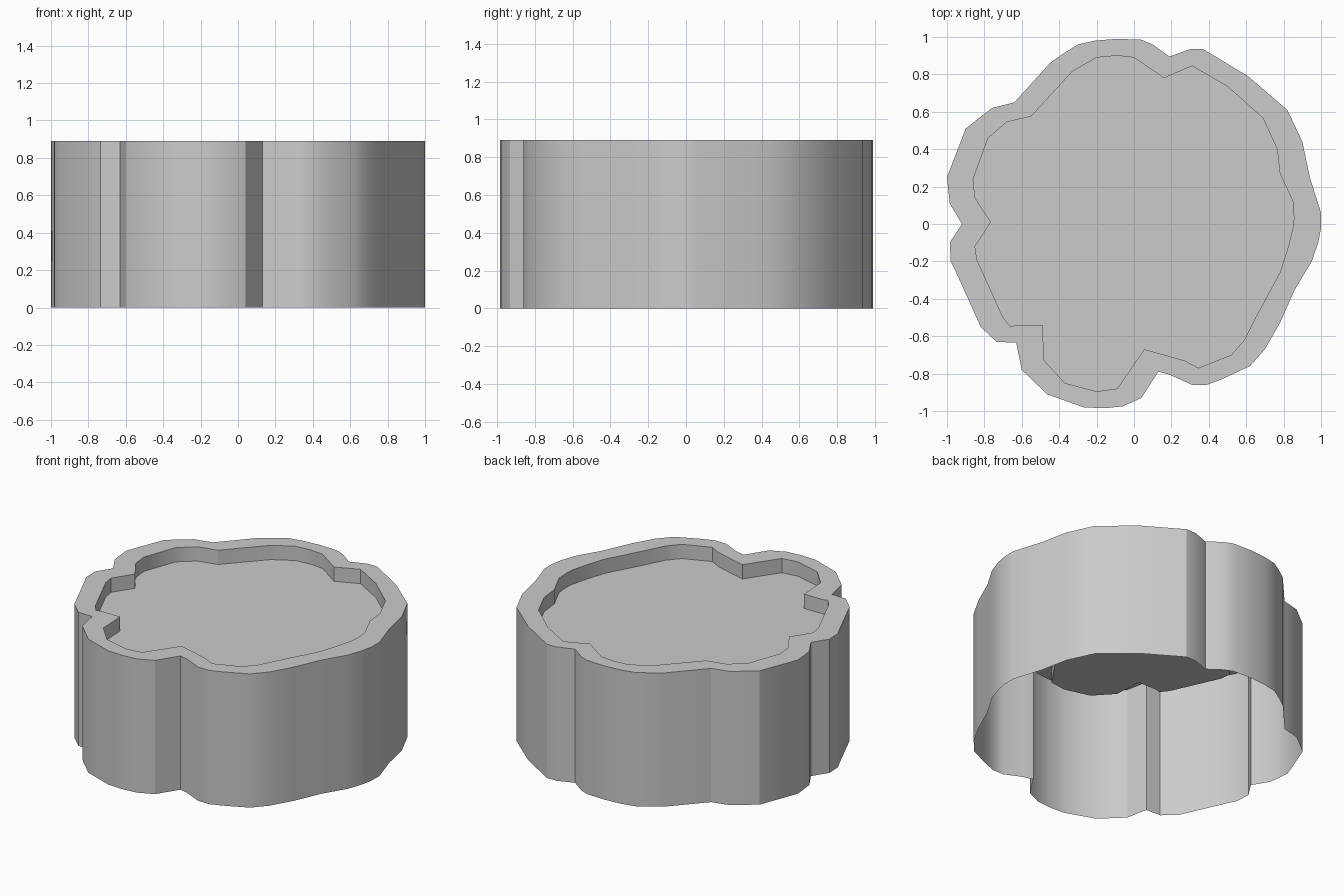
import bpy
import bmesh
from math import radians

default_cube = bpy.data.objects.get("Cube")
if default_cube:
    bpy.data.objects.remove(default_cube, do_unlink=True)

HEIGHT = 0.89
FLOOR = 0.795

# Lobed outer outline, counter-clockwise seen from above
OUTER = [
    (1.0, .06), (.94, .25), (.9, .44), (.82, .61), (.61, .79), (.37, .935),
    (.3, .935), (.19, .895), (.1, .96), (.04, .985), (-.09, .99), (-.21, .98),
    (-.3, .96), (-.38, .91), (-.45, .86), (-.64, .65), (-.76, .62), (-.9, .51),
    (-1.0, .25), (-.985, .11), (-.92, 0), (-.985, -.1), (-.98, -.2),
    (-.955, -.25), (-.82, -.55), (-.735, -.63), (-.63, -.635), (-.6, -.78),
    (-.465, -.91), (-.27, -.98), (-.16, -.985), (-.06, -.975), (.04, -.93),
    (.13, -.79), (.19, -.805), (.31, -.86), (.39, -.86), (.47, -.83),
    (.62, -.76), (.7, -.67), (.78, -.53), (.86, -.35), (.95, -.2),
    (.985, -.1), (1.0, -.02),
]

# Outline of the shallow recess in the top
INNER = [
    (.855, .03), (.85, .12), (.78, .27), (.765, .4), (.69, .565), (.5, .735),
    (.31, .845), (.16, .78), (0, .89), (-.09, .9), (-.2, .89), (-.33, .815),
    (-.55, .575), (-.68, .545), (-.78, .46), (-.86, .24), (-.85, .14),
    (-.765, .01), (-.85, -.12), (-.84, -.19), (-.7, -.5), (-.66, -.55),
    (-.63, -.54), (-.49, -.54), (-.48, -.73), (-.37, -.85), (-.2, -.895),
    (-.09, -.88), (.055, -.67), (.27, -.73), (.345, -.77), (.52, -.7),
    (.59, -.62), (.65, -.5), (.78, -.26), (.825, -.12), (.85, -.02),
]

grey = bpy.data.materials.new("plain grey")
grey.use_nodes = True
grey.diffuse_color = (0.6, 0.6, 0.6, 1)
shader = next(n for n in grey.node_tree.nodes if n.type == "BSDF_PRINCIPLED")
shader.inputs["Base Color"].default_value = grey.diffuse_color


def ring(bm, outline, z):
    """Add the outline's vertices at height z."""
    return [bm.verts.new((x, y, z)) for x, y in outline]


def loop_edges(bm, verts):
    """Join the vertices into a closed loop of edges."""
    return [bm.edges.new((a, b)) for a, b in zip(verts, verts[1:] + verts[:1])]


def wall(bm, outline, low, high, inward=False):
    """Raise a band of quads along the outline."""
    bottom = ring(bm, outline, low)
    top = ring(bm, outline, high)
    for i in range(len(outline)):
        quad = [bottom[i - 1], bottom[i], top[i], top[i - 1]]
        bm.faces.new(quad[::-1] if inward else quad)


def finish(bm, name, smooth=False):
    """Turn the bmesh into a named object with the grey material."""
    mesh = bpy.data.meshes.new(name)
    bm.to_mesh(mesh)
    bm.free()
    mesh.materials.append(grey)
    obj = bpy.data.objects.new(name, mesh)
    bpy.context.collection.objects.link(obj)
    if smooth:
        bpy.ops.object.select_all(action="DESELECT")
        obj.select_set(True)
        bpy.context.view_layer.objects.active = obj
        bpy.ops.object.shade_smooth_by_angle(angle=radians(30))
    return obj


# Outer wall, open underneath
bm = bmesh.new()
wall(bm, OUTER, 0, HEIGHT)
finish(bm, "outer_wall", smooth=True)

# Short wall around the recess
bm = bmesh.new()
wall(bm, INNER, FLOOR, HEIGHT, inward=True)
finish(bm, "recess_wall", smooth=True)

# Flat rim between the two outlines
bm = bmesh.new()
edges = loop_edges(bm, ring(bm, OUTER, HEIGHT))
edges += loop_edges(bm, ring(bm, INNER, HEIGHT))
bmesh.ops.triangle_fill(bm, edges=edges, use_beauty=True, normal=(0, 0, 1))
bm.normal_update()
for face in bm.faces:
    if face.normal.z < 0:
        face.normal_flip()
finish(bm, "top_rim")

# Recessed floor
bm = bmesh.new()
bm.faces.new(ring(bm, INNER, FLOOR))
finish(bm, "recessed_floor")
